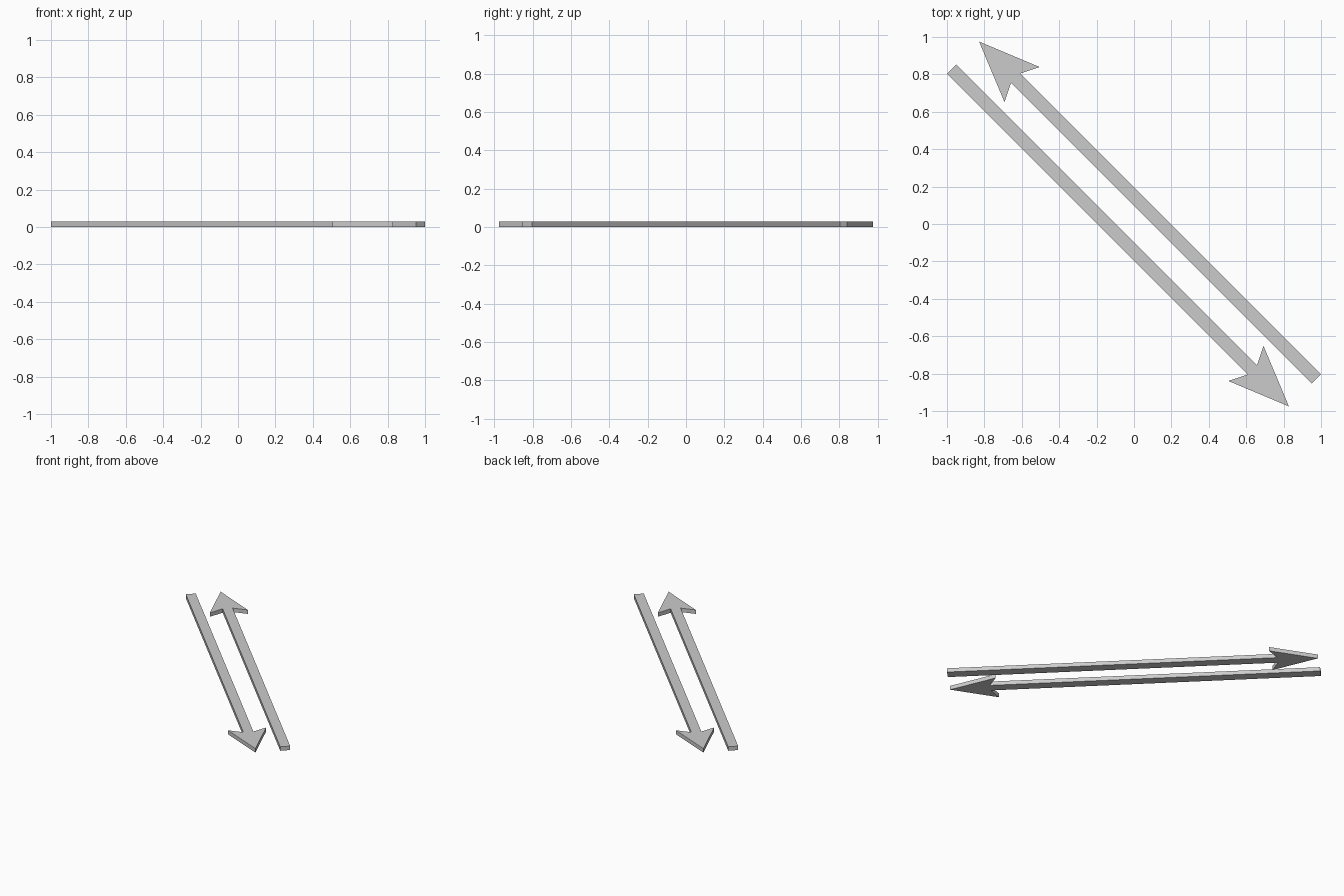
import bpy, bmesh
from math import pi
from mathutils import Matrix

if "Cube" in bpy.data.objects:
    bpy.data.objects.remove(bpy.data.objects["Cube"])

THICK = 0.03
OFFSET = 0.147           # distance of arrow axis from the centre, measured as x + y
HALF_SHAFT, HALF_HEAD = 0.049, 0.188
TAIL, NOTCH, BARB, TIP = -1.804, 1.413, 1.343, 1.804   # along the arrow, as y - x


def make_arrow(name, angle):
    # outline: one side of the arrow, the tip, then the mirrored side
    side = [(TAIL, HALF_SHAFT), (NOTCH, HALF_SHAFT), (BARB, HALF_HEAD)]
    outline = side + [(TIP, 0)] + [(u, -v) for u, v in reversed(side)]
    bm = bmesh.new()
    verts = [bm.verts.new(((v + OFFSET - u) / 2, (v + OFFSET + u) / 2, 0))
             for u, v in outline]
    face = bm.faces.new(verts)
    # thickness
    top = bmesh.ops.extrude_face_region(bm, geom=[face])["geom"]
    bmesh.ops.translate(bm, vec=(0, 0, THICK),
                        verts=[g for g in top if isinstance(g, bmesh.types.BMVert)])
    bmesh.ops.rotate(bm, verts=bm.verts, cent=(0, 0, 0),
                     matrix=Matrix.Rotation(angle, 3, 'Z'))
    bmesh.ops.recalc_face_normals(bm, faces=bm.faces)
    mesh = bpy.data.meshes.new(name)
    bm.to_mesh(mesh)
    bm.free()
    bpy.context.collection.objects.link(bpy.data.objects.new(name, mesh))


# two identical arrows pointing opposite ways
make_arrow("arrow_back_left", 0)
make_arrow("arrow_front_right", pi)
